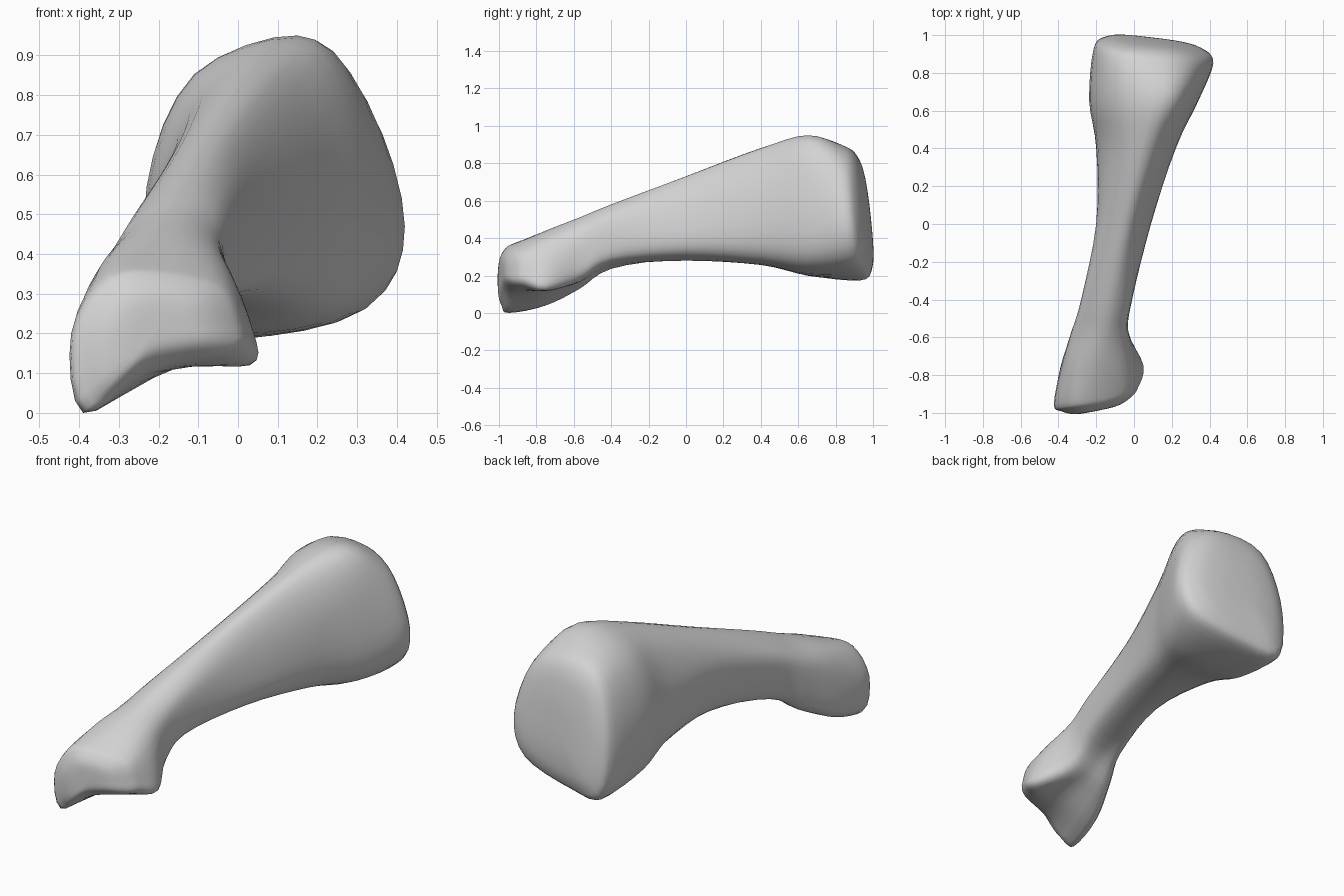
import bpy
import bmesh
from mathutils import Vector

default_cube = bpy.data.objects.get("Cube")
if default_cube:
    bpy.data.objects.remove(default_cube, do_unlink=True)

# Cross-sections in hundredths: station y, then eight x, z pairs running
# crest, upper left, left, keel, underside, lower right, right, upper right
PROFILES = [
    (-91, -18, 37, -33, 35, -42, 20, -39, 0, -22, 10, 0, 15, 1, 23, -4, 33),
    (-75, -18, 44, -32, 40, -38, 27, -36, 4, -14, 12, 3, 12, 4, 20, -4, 38),
    (-57, -15, 51, -27, 46, -33, 36, -30, 14, -16, 16, -5, 18, -3, 28, -5, 44),
    (-40, -12, 58, -23, 53, -28, 44, -24, 25, -16, 25, -4, 28, -1, 38, -3, 52),
    (0, -3, 73, -14, 68, -20, 55, -17, 34, -8, 28, 5, 31, 9, 41, 5, 62),
    (40, 8, 88, -9, 80, -19, 57, -18, 32, -4, 26, 15, 28, 22, 42, 19, 71),
    (65, 15, 95, -11, 85, -23, 57, -20, 25, 0, 20, 26, 25, 34, 44, 28, 82),
    (88, 16, 89, -10, 84, -21, 55, -18, 21, 2, 19, 33, 27, 42, 47, 33, 77),
]
AROUND = 4
ALONG = 4


def spline(points, steps, closed=False):
    """Smooth curve passing through every control point."""
    count = len(points)
    result = []
    for i in range(count if closed else count - 1):
        picks = [i - 1, i, i + 1, i + 2]
        if closed:
            picks = [k % count for k in picks]
        else:
            picks = [min(max(k, 0), count - 1) for k in picks]
        a, b, c, d = (points[k] for k in picks)
        for step in range(steps):
            t = step / steps
            result.append(b + (c - a) * (t / 2)
                          + (a * 2 - b * 5 + c * 4 - d) * (t * t / 2)
                          + (b * 3 - a - c * 3 + d) * (t ** 3 / 2))
    if not closed:
        result.append(points[-1].copy())
    return result


def read_profile(row):
    y, values = row[0], row[1:]
    return [Vector((x, y, z)) / 100 for x, z in zip(values[::2], values[1::2])]


def cap_ring(ring, scale, push):
    """Shrunken copy of an end section, used to round off the end."""
    centre = sum(ring, Vector()) / len(ring)
    return [centre.lerp(p, scale) + Vector((0, push, 0)) for p in ring]


def make_material(name, colour):
    material = bpy.data.materials.new(name)
    material.use_nodes = True
    material.diffuse_color = colour
    shader = material.node_tree.nodes["Principled BSDF"]
    shader.inputs["Base Color"].default_value = colour
    return material


# Sections, with both end faces slanted
sections = [read_profile(row) for row in PROFILES]
front, back = sections[0], sections[-1]
for p in front:
    p.y += 0.2 * (p.x + 0.2)
for p in back:
    p.y -= 0.1 * (p.z - 0.5) + 0.1 * (p.x - 0.1)

# Domed ends
front_cap = [cap_ring(front, 0.05, -0.08), cap_ring(front, 0.5, -0.075),
             cap_ring(front, 0.82, -0.045)]
back_cap = [cap_ring(back, 0.82, 0.07), cap_ring(back, 0.45, 0.095),
            cap_ring(back, 0.05, 0.1)]
sections = front_cap + sections + back_cap

# Smooth each section around, then smooth lengthwise between sections
rings = [spline(section, AROUND, closed=True) for section in sections]
rails = [spline(list(rail), ALONG) for rail in zip(*rings)]

# Skin the long bone
bm = bmesh.new()
columns = [[bm.verts.new(p) for p in rail] for rail in rails]
for i, column in enumerate(columns):
    neighbour = columns[(i + 1) % len(columns)]
    for j in range(len(column) - 1):
        bm.faces.new((column[j], column[j + 1], neighbour[j + 1], neighbour[j]))
for end in (0, -1):
    bm.faces.new([column[end] for column in columns])
bmesh.ops.recalc_face_normals(bm, faces=bm.faces)
for face in bm.faces:
    face.smooth = True

mesh = bpy.data.meshes.new("long_bone")
bm.to_mesh(mesh)
bm.free()
mesh.materials.append(make_material("pale_grey", (0.65, 0.65, 0.65, 1)))
bone = bpy.data.objects.new("long_bone", mesh)
bpy.context.collection.objects.link(bone)
